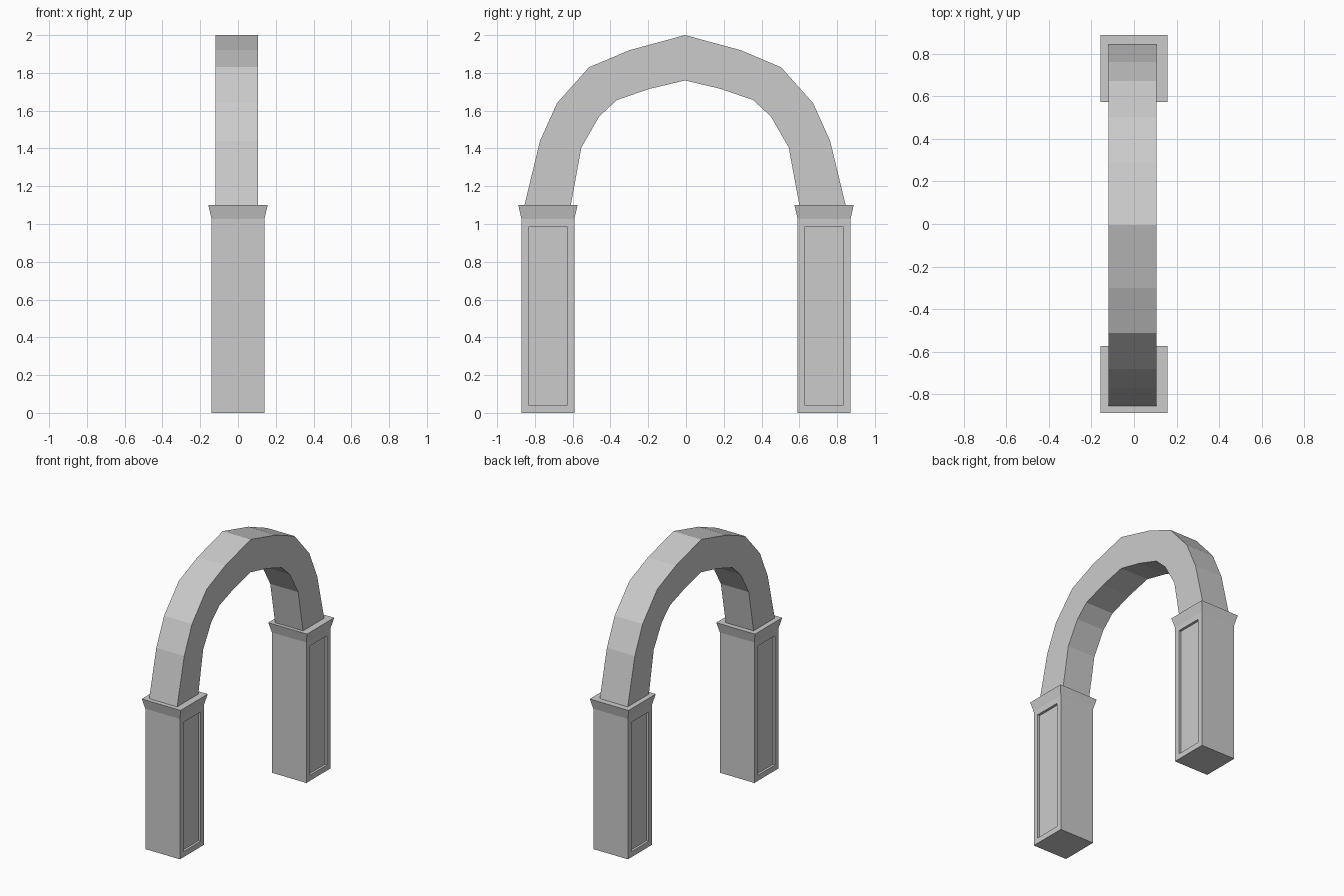
import bpy, bmesh
from mathutils import Vector

if "Cube" in bpy.data.objects:
    bpy.data.objects.remove(bpy.data.objects["Cube"])


def finish(name, bm):
    bmesh.ops.recalc_face_normals(bm, faces=bm.faces[:])
    mesh = bpy.data.meshes.new(name)
    bm.to_mesh(mesh)
    bm.free()
    obj = bpy.data.objects.new(name, mesh)
    bpy.context.collection.objects.link(obj)
    return obj


def bridge(bm, a, b):
    n = len(a)
    return [bm.faces.new((a[i], a[(i + 1) % n], b[(i + 1) % n], b[i])) for i in range(n)]


# Square pillar with flared capital and sunken panels on its two x faces
def pillar(name, cy):
    bm = bmesh.new()
    rings = []
    for half, z in ((0.14, 0.0), (0.14, 1.027), (0.157, 1.10)):
        rings.append([bm.verts.new((sx * half, cy + sy * half, z))
                      for sx, sy in ((-1, -1), (1, -1), (1, 1), (-1, 1))])
    bm.faces.new(rings[0][::-1])
    shaft = bridge(bm, rings[0], rings[1])
    bridge(bm, rings[1], rings[2])
    bm.faces.new(rings[2])
    bm.normal_update()
    panels = [f for f in shaft if abs(f.normal.x) > 0.9]
    bmesh.ops.inset_individual(bm, faces=panels, thickness=0.057, depth=0)
    for f in bmesh.ops.extrude_discrete_faces(bm, faces=panels)["faces"]:
        side = 1 if f.calc_center_median().x > 0 else -1
        bmesh.ops.translate(bm, verts=f.verts[:], vec=Vector((-0.018 * side, 0, 0)))
    return finish(name, bm)


pillar("front_pillar", -0.731)
pillar("back_pillar", 0.731)

# Faceted arch: rectangular section swept through paired outer / inner points
outer = [(0.85, 1.10), (0.768, 1.44), (0.678, 1.64), (0.508, 1.83), (0.295, 1.92)]
inner = [(0.605, 1.10), (0.549, 1.405), (0.454, 1.57), (0.361, 1.656), (0.19, 1.715)]
half = list(zip(outer, inner))
flip = [((-o[0], o[1]), (-i[0], i[1])) for o, i in reversed(half)]
path = half + [((0, 2.0), (0, 1.76))] + flip
shift = -0.005

bm = bmesh.new()
sections = []
for (oy, oz), (iy, iz) in path:
    sections.append([bm.verts.new((x, y + shift, z)) for x, y, z in
                     ((-0.12, oy, oz), (0.106, oy, oz), (0.106, iy, iz), (-0.12, iy, iz))])
for a, b in zip(sections, sections[1:]):
    bridge(bm, a, b)
finish("arch", bm)
